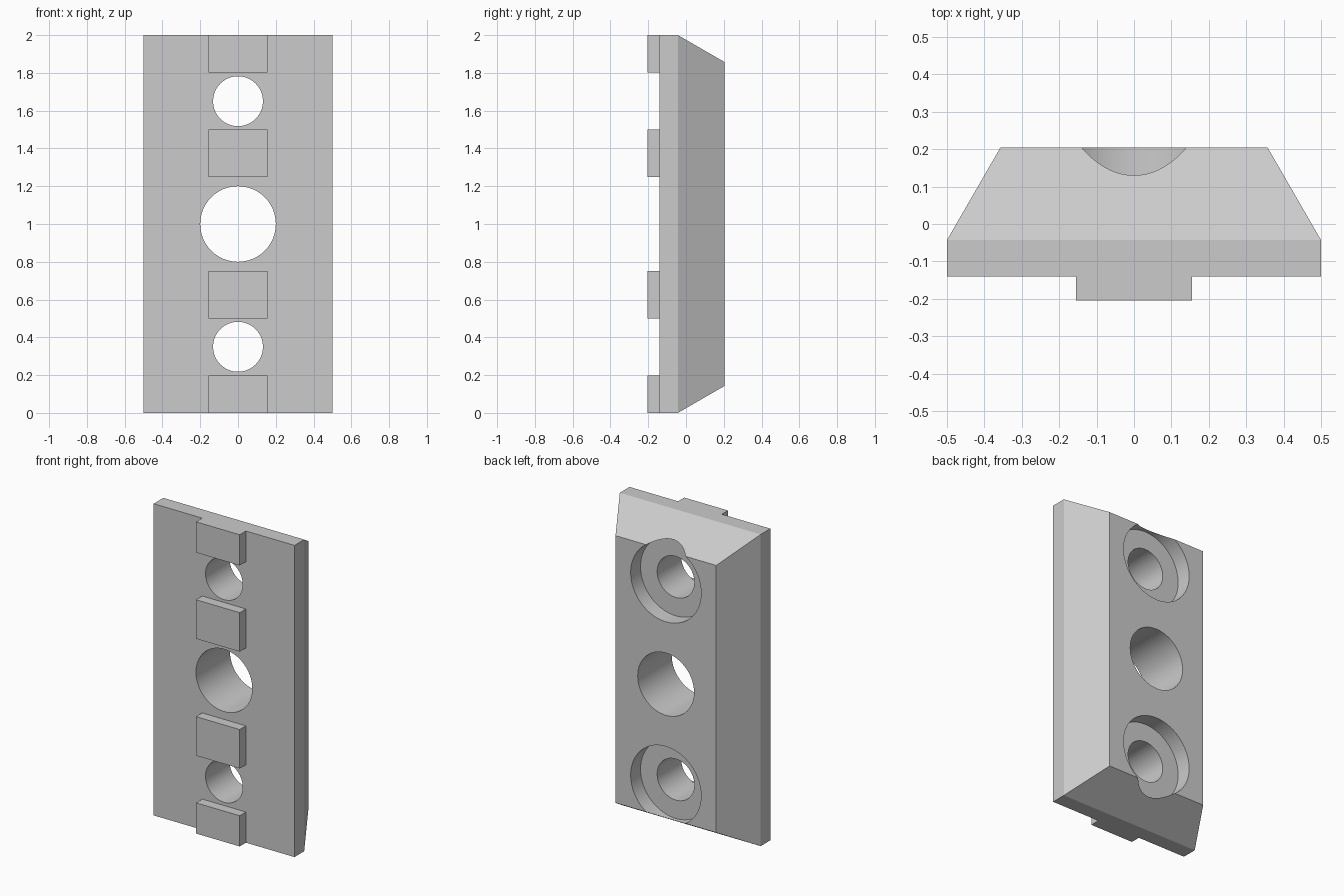
import bpy
import bmesh
import math

cube = bpy.data.objects.get("Cube")
if cube:
    bpy.data.objects.remove(cube, do_unlink=True)

grey = bpy.data.materials.new("light grey")
grey.use_nodes = True
grey.diffuse_color = (0.6, 0.6, 0.6, 1)
grey.node_tree.nodes["Principled BSDF"].inputs["Base Color"].default_value = (0.6, 0.6, 0.6, 1)

BACK, SHOULDER, FACE, PAD_FRONT = 0.204, -0.043, -0.141, -0.204
TAPER = (BACK - SHOULDER) * math.tan(math.radians(30))


def finish(name, bm):
    bmesh.ops.recalc_face_normals(bm, faces=bm.faces)
    mesh = bpy.data.meshes.new(name)
    bm.to_mesh(mesh)
    bm.free()
    mesh.materials.append(grey)
    obj = bpy.data.objects.new(name, mesh)
    bpy.context.collection.objects.link(obj)
    return obj


def stacked_plate(name, sections, z_mid):
    """Rectangles (y, half width, half height) joined from front to back."""
    bm = bmesh.new()
    rings = [[bm.verts.new((sx * w, y, z_mid + sz * h))
              for sx, sz in ((-1, -1), (1, -1), (1, 1), (-1, 1))]
             for y, w, h in sections]
    for a, b in zip(rings, rings[1:]):
        for i in range(4):
            j = (i + 1) % 4
            bm.faces.new((a[i], a[j], b[j], b[i]))
    bm.faces.new(rings[0])
    bm.faces.new(rings[-1])
    return finish(name, bm)


def drill(target, name, radius, z, y_from, y_to):
    """Cut a round hole along y."""
    bpy.ops.mesh.primitive_cylinder_add(
        vertices=96, radius=radius, depth=y_to - y_from,
        location=(0, (y_from + y_to) / 2, z), rotation=(math.pi / 2, 0, 0))
    cutter = bpy.context.object
    cutter.name = name
    cutter.data.materials.append(grey)
    mod = target.modifiers.new(name, 'BOOLEAN')
    mod.operation = 'DIFFERENCE'
    mod.solver = 'EXACT'
    mod.object = cutter
    bpy.context.view_layer.objects.active = target
    bpy.ops.object.modifier_apply(modifier=name)
    bpy.data.objects.remove(cutter, do_unlink=True)


# Plate with its four bevelled back edges
plate = stacked_plate("plate", [(FACE, 0.5, 1), (SHOULDER, 0.5, 1),
                                (BACK, 0.5 - TAPER, 1 - TAPER)], 1)

# Central bore, then the counterbored screw holes
drill(plate, "centre_bore", 0.2, 1, -0.5, 0.5)
for side, z in (("lower", 0.35), ("upper", 1.65)):
    drill(plate, side + "_counterbore", 0.25, z, BACK - 0.1, 0.5)
    drill(plate, side + "_screw_hole", 0.132, z, -0.5, 0.5)

bpy.ops.object.select_all(action='DESELECT')
plate.select_set(True)
bpy.context.view_layer.objects.active = plate
bpy.ops.object.shade_smooth_by_angle(angle=math.radians(20))

# Locating pads along the front
for name, low, high in (("bottom_pad", 0, 0.197), ("lower_pad", 0.5, 0.75),
                        ("upper_pad", 1.25, 1.5), ("top_pad", 1.803, 2)):
    half = (high - low) / 2
    stacked_plate(name, [(PAD_FRONT, 0.155, half), (FACE, 0.155, half)], (low + high) / 2)
